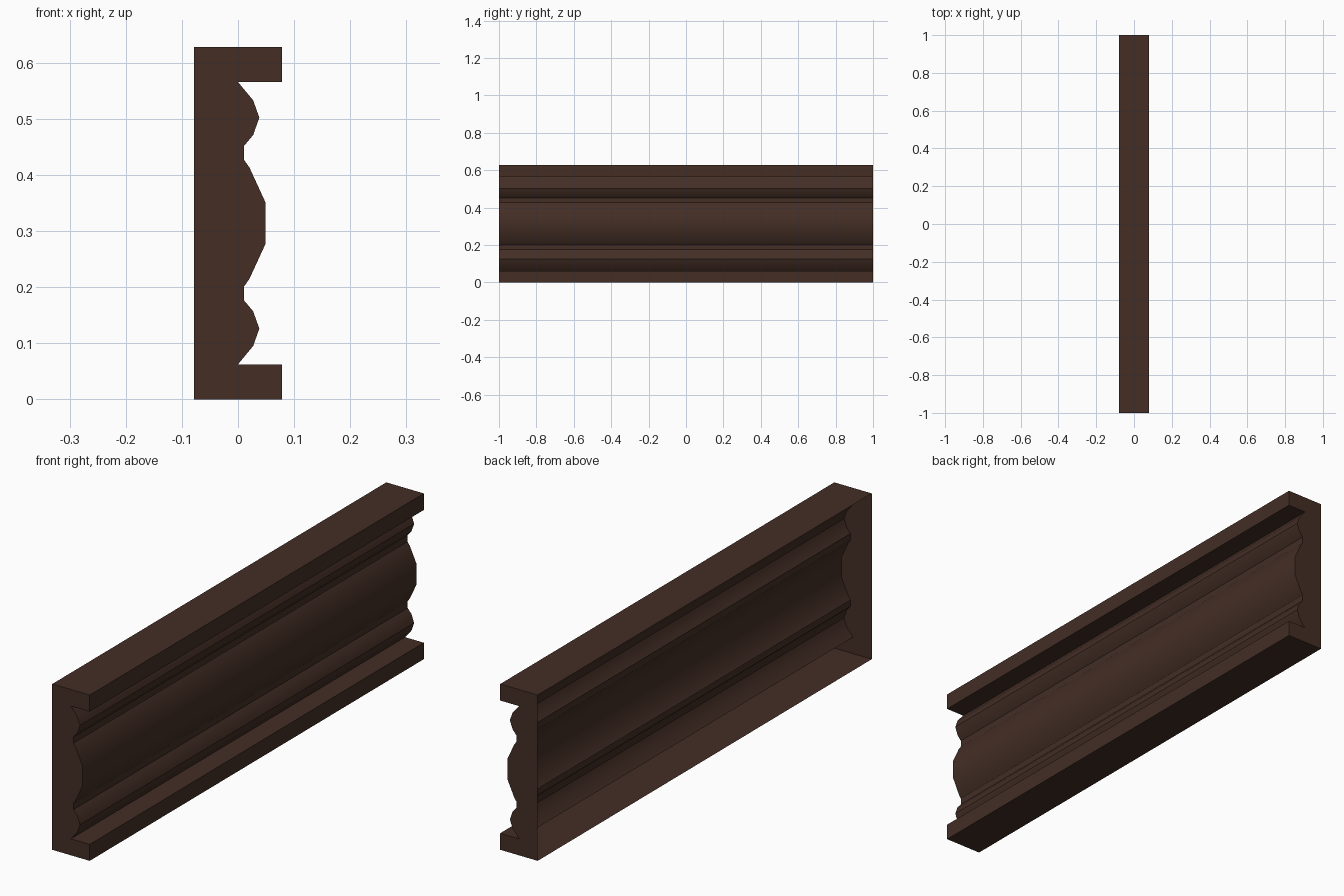
import bpy, bmesh

if "Cube" in bpy.data.objects:
    bpy.data.objects.remove(bpy.data.objects["Cube"])

# Dark wood colour
wood = bpy.data.materials.new("dark_brown_wood")
wood.diffuse_color = (0.057, 0.027, 0.0185, 1)
wood.use_nodes = True
wood.node_tree.nodes["Principled BSDF"].inputs["Base Color"].default_value = wood.diffuse_color

HEIGHT, DEPTH, HALF_LENGTH = 0.628, 0.0785, 1.0

# Lower half of the cross-section (x, z): back edge, bottom lip, bead, central bulge
lower = [(-DEPTH, 0), (DEPTH, 0), (DEPTH, 0.0625), (0.0, 0.0625),
         (0.027, 0.095), (0.038, 0.126), (0.027, 0.157), (0.011, 0.176),
         (0.011, 0.2015), (0.0205, 0.215), (0.049, 0.277)]
profile = lower + [(x, HEIGHT - z) for x, z in reversed(lower)]

# Sweep the profile along y; the back (wall side) is left open
bm = bmesh.new()
front = [bm.verts.new((x, -HALF_LENGTH, z)) for x, z in profile]
back = [bm.verts.new((x, HALF_LENGTH, z)) for x, z in profile]
for i in range(len(profile) - 1):
    bm.faces.new((front[i], back[i], back[i + 1], front[i + 1])).normal_flip()

# End caps
bm.faces.new(front)
bm.faces.new(list(reversed(back)))
bm.normal_update()
for f in bm.faces:
    # side faces must look away from the solid, matching the caps
    if abs(f.normal.y) < 0.5 and f.normal.x < -0.01:
        f.normal_flip()
bmesh.ops.recalc_face_normals(bm, faces=bm.faces)
bm.normal_update()
top = max(bm.faces, key=lambda f: f.calc_center_median().z)
if top.normal.z < 0:
    bmesh.ops.reverse_faces(bm, faces=bm.faces)

mesh = bpy.data.meshes.new("wall_moulding")
bm.to_mesh(mesh)
bm.free()
mesh.materials.append(wood)
moulding = bpy.data.objects.new("wall_moulding", mesh)
bpy.context.collection.objects.link(moulding)

# Smooth the bulge and beads, keep corners sharp
bpy.context.view_layer.objects.active = moulding
moulding.select_set(True)
bpy.ops.object.shade_smooth_by_angle(angle=0.5236)
